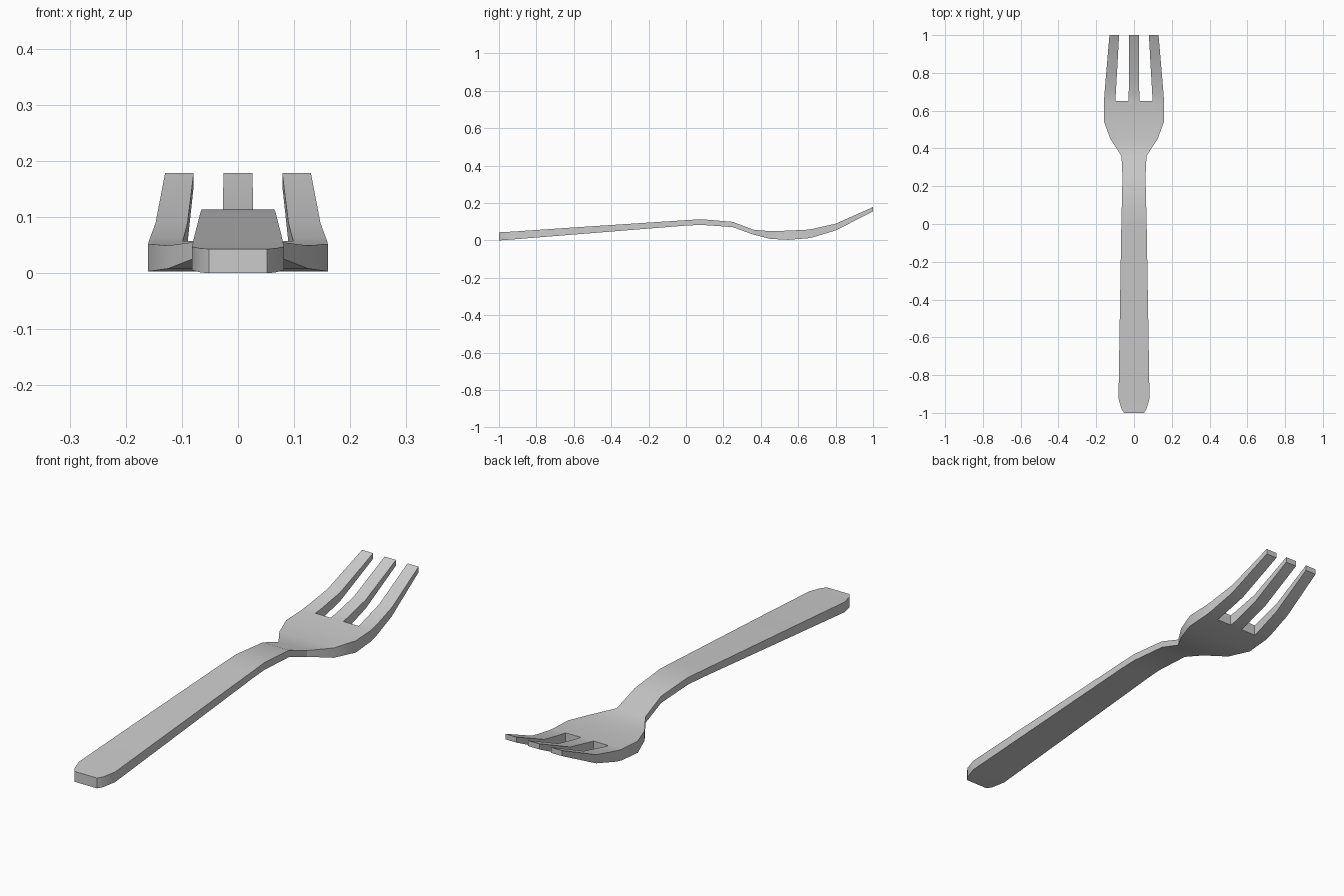
import bpy, bmesh

if "Cube" in bpy.data.objects:
    bpy.data.objects.remove(bpy.data.objects["Cube"])

# Stations along the fork: y, half width, underside z, top z
handle = [
    (-1.0, 0.052, 0.0, 0.043), (-0.98, 0.066, 0.001, 0.044),
    (-0.925, 0.082, 0.005, 0.047), (-0.6, 0.077, 0.031, 0.069),
    (0.0, 0.067, 0.079, 0.108), (0.08, 0.065, 0.083, 0.113),
    (0.25, 0.061, 0.071, 0.099), (0.36, 0.066, 0.031, 0.057),
    (0.45, 0.125, 0.008, 0.049), (0.545, 0.16, 0.003, 0.052),
]
# Tine stations add the inner edge of the side tines and the middle tine half width
tines = [
    (0.65, 0.159, 0.011, 0.057, 0.099, 0.029),
    (0.68, 0.157, 0.017, 0.062, 0.097, 0.028),
    (0.8, 0.147, 0.053, 0.089, 0.090, 0.027),
    (1.0, 0.130, 0.155, 0.178, 0.079, 0.026),
]

bm = bmesh.new()
top, bottom = [], []
for y, w, zb, zt, *slot in handle + tines:
    inner, mid = slot or (w * 0.62, w * 0.18)
    xs = (-w, -inner, -mid, mid, inner, w)
    top.append([bm.verts.new((x, y, zt)) for x in xs])
    bottom.append([bm.verts.new((x, y, zb)) for x in xs])

# Cells of the plate, leaving the two slots open
cells = {(r, c) for r in range(len(top) - 1) for c in range(5)
         if not (r >= len(handle) and c in (1, 3))}

# Top, underside, and walls wherever a cell has no neighbour
for r, c in cells:
    corners = [(r, c), (r, c + 1), (r + 1, c + 1), (r + 1, c)]
    bm.faces.new([top[i][j] for i, j in corners])
    bm.faces.new([bottom[i][j] for i, j in reversed(corners)])
    for k, (dr, dc) in enumerate([(-1, 0), (0, 1), (1, 0), (0, -1)]):
        if (r + dr, c + dc) not in cells:
            (a, b), (d, e) = corners[k], corners[(k + 1) % 4]
            bm.faces.new((top[d][e], top[a][b], bottom[a][b], bottom[d][e]))

bmesh.ops.recalc_face_normals(bm, faces=bm.faces)
mesh = bpy.data.meshes.new("fork")
bm.to_mesh(mesh)
bm.free()
fork = bpy.data.objects.new("fork", mesh)
bpy.context.collection.objects.link(fork)

# Soft bends along the plate, crisp outline edges
bpy.context.view_layer.objects.active = fork
fork.select_set(True)
bpy.ops.object.shade_smooth_by_angle(angle=0.52)
